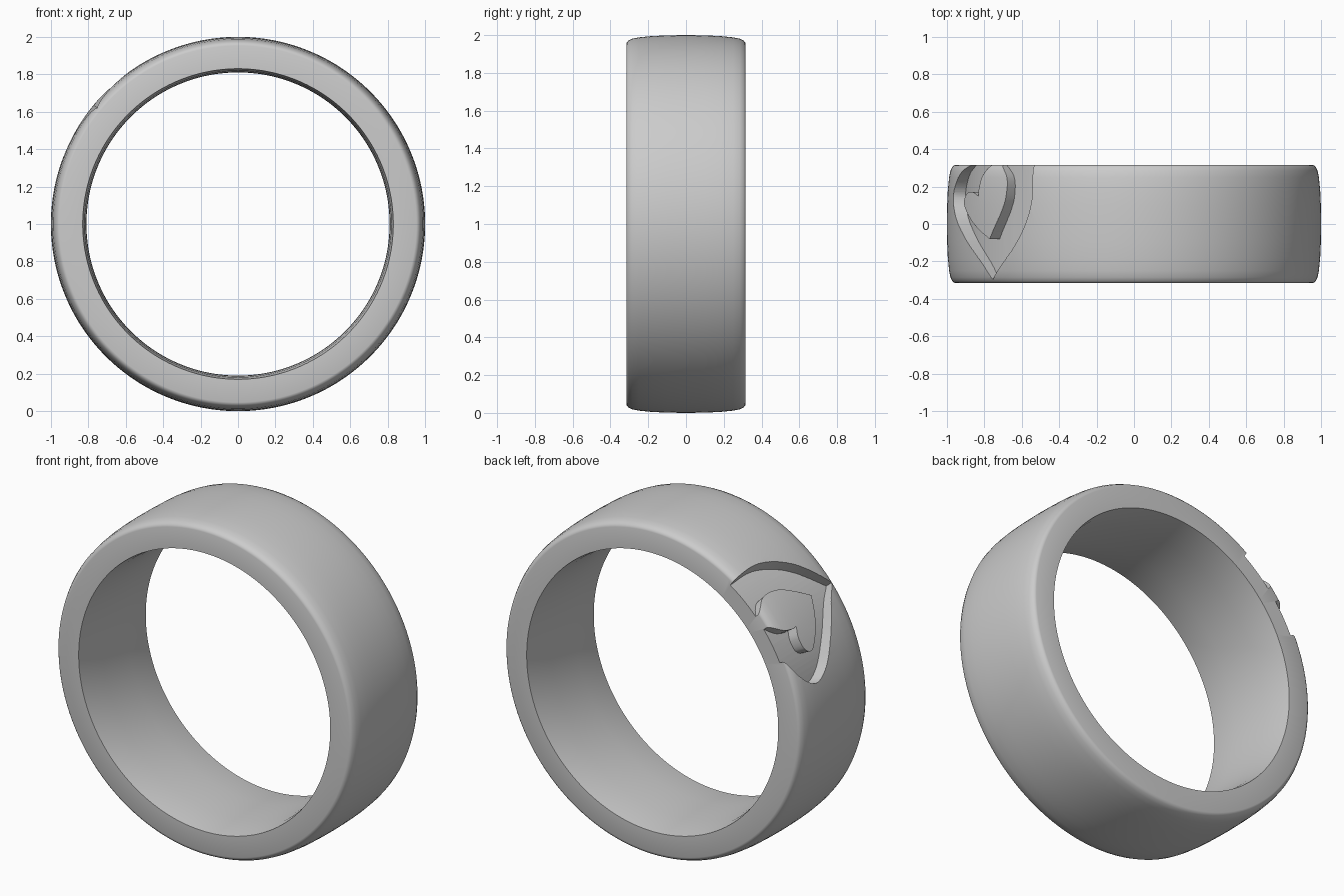
import bpy, bmesh, math
from mathutils import Vector

cube = bpy.data.objects.get("Cube")
if cube:
    bpy.data.objects.remove(cube, do_unlink=True)

SEGMENTS = 192
FLOOR = 0.93      # radius of the engraved floor

metal = bpy.data.materials.new("grey_metal")
metal.use_nodes = True
grey = (0.6, 0.6, 0.6, 1)
metal.diffuse_color = grey
metal.node_tree.nodes["Principled BSDF"].inputs["Base Color"].default_value = grey


def make_object(name, bm):
    bmesh.ops.recalc_face_normals(bm, faces=bm.faces)
    mesh = bpy.data.meshes.new(name)
    bm.to_mesh(mesh)
    bm.free()
    mesh.materials.append(metal)
    obj = bpy.data.objects.new(name, mesh)
    bpy.context.collection.objects.link(obj)
    return obj


def polar(y, degrees, radius):
    """Point on the band; the angle rises from the -x side."""
    a = math.radians(degrees)
    return Vector((-radius * math.cos(a), y, 1 + radius * math.sin(a)))


def lathe(name, profile):
    """Closed (y, radius) profile turned about the band's axis."""
    bm = bmesh.new()
    rings = [[bm.verts.new(polar(y, 360 * i / SEGMENTS, r)) for y, r in profile]
             for i in range(SEGMENTS)]
    n = len(profile)
    for i in range(SEGMENTS):
        a, b = rings[i], rings[(i + 1) % SEGMENTS]
        for j in range(n):
            k = (j + 1) % n
            bm.faces.new((a[j], a[k], b[k], b[j]))
    return make_object(name, bm)


def smooth_stroke(points, steps=8):
    """Catmull-Rom samples through the points, without the last one."""
    p = [Vector(q) for q in points]
    p = [2 * p[0] - p[1]] + p + [2 * p[-1] - p[-2]]
    out = []
    for a, b, c, d in zip(p, p[1:], p[2:], p[3:]):
        for s in range(steps):
            t = s / steps
            out.append(0.5 * (2 * b + (c - a) * t + (2 * a - 5 * b + 4 * c - d) * t ** 2
                              + (3 * b - a - 3 * c + d) * t ** 3))
    return out


def radial_prism(name, strokes, inner, outer):
    """Heart outline in (y, angle), pushed outward from the axis."""
    outline = [q for s in strokes for q in smooth_stroke(s)]
    bm = bmesh.new()
    low = [bm.verts.new(polar(y, a, inner)) for y, a in outline]
    high = [bm.verts.new(polar(y, a, outer)) for y, a in outline]
    n = len(outline)
    for i in range(n):
        j = (i + 1) % n
        bm.faces.new((low[i], low[j], high[j], high[i]))
    caps = [bm.faces.new(low), bm.faces.new(high)]
    bmesh.ops.triangulate(bm, faces=caps)
    return make_object(name, bm)


def subtract(obj, tool):
    tool.hide_render = True
    mod = obj.modifiers.new("cut", "BOOLEAN")
    mod.operation = "DIFFERENCE"
    mod.solver = "EXACT"
    mod.object = tool
    bpy.context.view_layer.objects.active = obj
    bpy.ops.object.modifier_apply(modifier=mod.name)
    bpy.data.objects.remove(tool, do_unlink=True)


def engrave(band, outer, island):
    """Sink the outer heart to the floor, leaving the inner heart standing."""
    cutter = radial_prism("heart_cutter", outer, 0.86, 1.3)
    subtract(cutter, radial_prism("island_cutter", island, 0.7, 1.6))
    core = lathe("floor_cutter", [(-0.6, 0.5), (0.6, 0.5), (0.6, FLOOR), (-0.6, FLOOR)])
    subtract(cutter, core)
    subtract(band, cutter)


# Band: domed outside, slightly domed inside
half = [(0, 1.0), (0.1, 0.9985), (0.18, 0.995), (0.25, 0.988), (0.285, 0.981),
        (0.305, 0.971), (0.313, 0.962), (0.316, 0.953),
        (0.316, 0.83), (0.24, 0.819), (0.12, 0.812), (0, 0.81)]
band = lathe("ring_band", half + [(-y, r) for y, r in reversed(half[1:-1])])

# Upper heart: lobes on the back edge, point toward the front
engrave(band,
        [[(0.37, 56), (0.31, 56.5), (0.1, 56.5), (-0.1, 51), (-0.297, 39.5)],
         [(-0.297, 39.5), (-0.2, 34.5), (-0.07, 25), (0.05, 17), (0.157, 14.5),
          (0.26, 19), (0.32, 26), (0.37, 33)],
         [(0.37, 33), (0.37, 56)]],
        [[(0.345, 39.5), (0.315, 43), (0.25, 46.5), (0.16, 46.8), (0.07, 45), (-0.08, 39.5)],
         [(-0.08, 39.5), (-0.02, 33), (0.05, 27.5), (0.11, 24.5), (0.16, 26),
          (0.17, 30), (0.147, 33.6)],
         [(0.147, 33.6), (0.19, 33.5), (0.26, 35), (0.345, 39.5)]])


# Lower heart: lobes on the front edge, point toward the back
def mirrored_heart(side, axis=-13):
    other = [(y, 2 * axis - a) for y, a in reversed(side)]
    return [side, other, [other[-1], side[0]]]


engrave(band,
        mirrored_heart([(-0.4, 14), (-0.3, 14), (-0.1, 11.5), (0.15, 4), (0.295, -13)]),
        mirrored_heart([(-0.5, 4), (-0.3, 4), (-0.1, 0), (0.05, -6), (0.16, -13)]))

# Smooth surfaces with crisp engraved edges
bpy.ops.object.select_all(action="DESELECT")
band.select_set(True)
bpy.context.view_layer.objects.active = band
bpy.ops.object.shade_smooth_by_angle(angle=math.radians(30))
